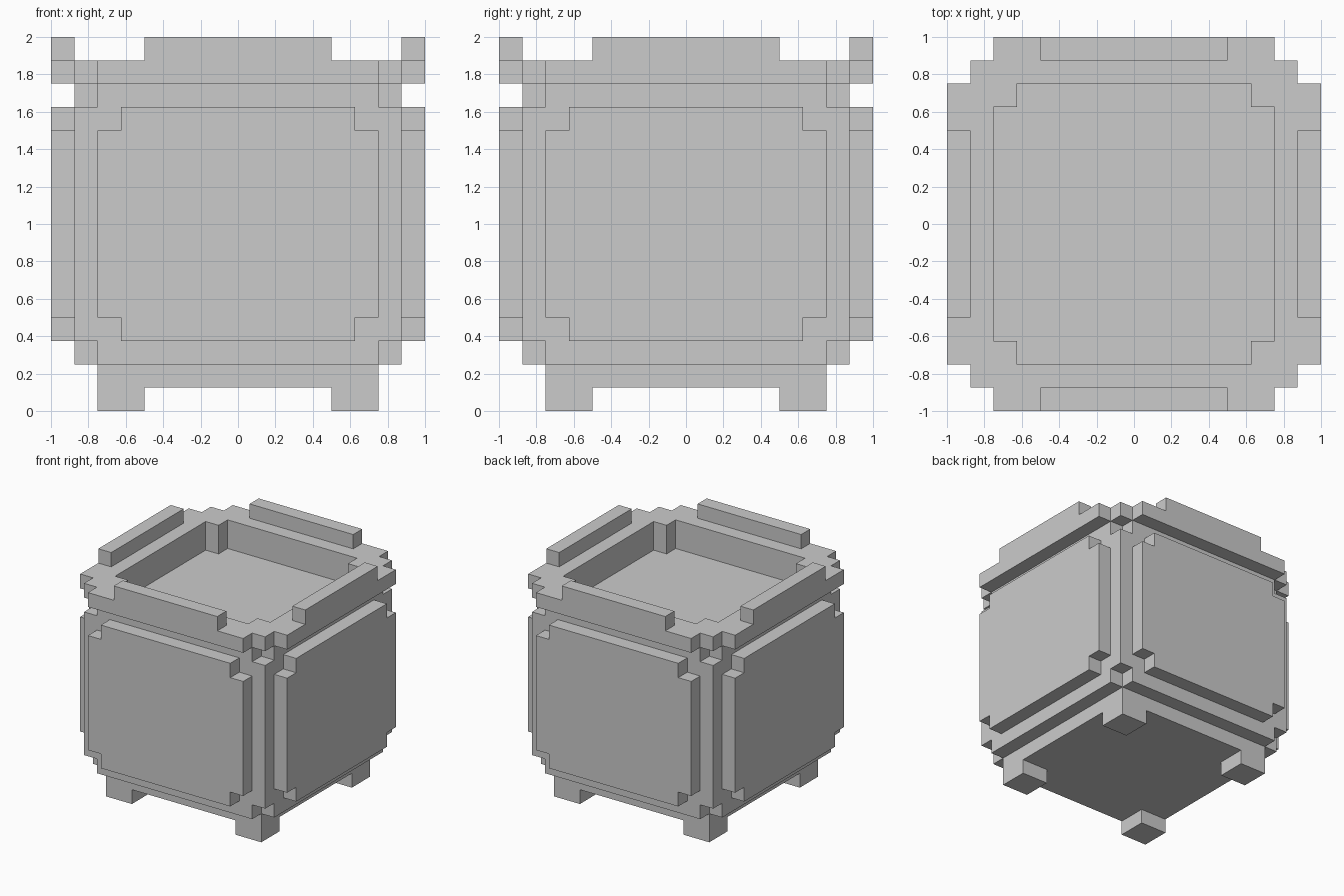
import bpy
import bmesh
from math import pi
from mathutils import Matrix

U = 0.125  # size of one block

cube = bpy.data.objects.get("Cube")
if cube:
    bpy.data.objects.remove(cube)

grey = bpy.data.materials.new("plain grey")
grey.use_nodes = True
colour = (0.6, 0.6, 0.6, 1)
grey.diffuse_color = colour
for node in grey.node_tree.nodes:
    if node.type == "BSDF_PRINCIPLED":
        node.inputs["Base Color"].default_value = colour


def outline(corner):
    """Mirror one corner's points into a full four-cornered outline."""
    points = []
    for sx, sy in ((1, 1), (-1, 1), (-1, -1), (1, -1)):
        part = [(sx * x, sy * y) for x, y in corner]
        points += part if sx * sy > 0 else part[::-1]
    return points


def notched(w, h):
    """Corner with one block cut out of it."""
    return [(w, h - 1), (w - 1, h - 1), (w - 1, h)]


def prism(name, loops, height, matrix):
    """Fill the outlines (later ones are holes) and extrude them upward."""
    bm = bmesh.new()
    edges = []
    for loop in loops:
        verts = [bm.verts.new((x, y, 0)) for x, y in loop]
        edges += [bm.edges.new((verts[i - 1], v)) for i, v in enumerate(verts)]
    bmesh.ops.triangle_fill(bm, edges=edges, use_beauty=True, normal=(0, 0, 1))
    top = bmesh.ops.extrude_face_region(bm, geom=bm.faces[:])["geom"]
    moved = [v for v in top if isinstance(v, bmesh.types.BMVert)]
    bmesh.ops.translate(bm, verts=moved, vec=(0, 0, height))
    bmesh.ops.dissolve_limit(bm, angle_limit=0.01, verts=bm.verts[:], edges=bm.edges[:])
    bmesh.ops.recalc_face_normals(bm, faces=bm.faces[:])
    bm.transform(Matrix.Scale(U, 4) @ matrix)
    mesh = bpy.data.meshes.new(name)
    bm.to_mesh(mesh)
    bm.free()
    mesh.materials.append(grey)
    obj = bpy.data.objects.new(name, mesh)
    bpy.context.collection.objects.link(obj)
    return obj


def at(x, y, z):
    return Matrix.Translation((x, y, z))


# Stacked body: base, lower collar, main block
prism("base", [outline([(6, 6)])], 1, at(0, 0, 1))
prism("lower_collar", [outline(notched(7, 7))], 1, at(0, 0, 2))
prism("body", [outline([(7, 7)])], 10, at(0, 0, 3))

# Open top: neck ring and wider stepped rim around the recess
opening = outline(notched(6, 6))
stepped = outline([(8, 6), (7, 6), (7, 7), (6, 7), (6, 8)])
prism("neck", [outline(notched(7, 7)), opening], 1, at(0, 0, 13))
prism("rim", [stepped, opening], 1, at(0, 0, 14))

# Each side: raised notched panel, strip on the rim, and a corner foot
upright = Matrix.Rotation(pi / 2, 4, "X")
for k, side in enumerate(("front", "left", "back", "right")):
    turn = Matrix.Rotation(k * pi / 2, 4, "Z")
    prism(side + "_panel", [outline(notched(6, 5))], 1, turn @ at(0, -7, 8) @ upright)
    prism(side + "_rim_strip", [outline([(4, 0.5)])], 1, turn @ at(0, -7.5, 15))
    prism(side + "_corner_foot", [outline([(1, 1)])], 1, turn @ at(5, -5, 0))
